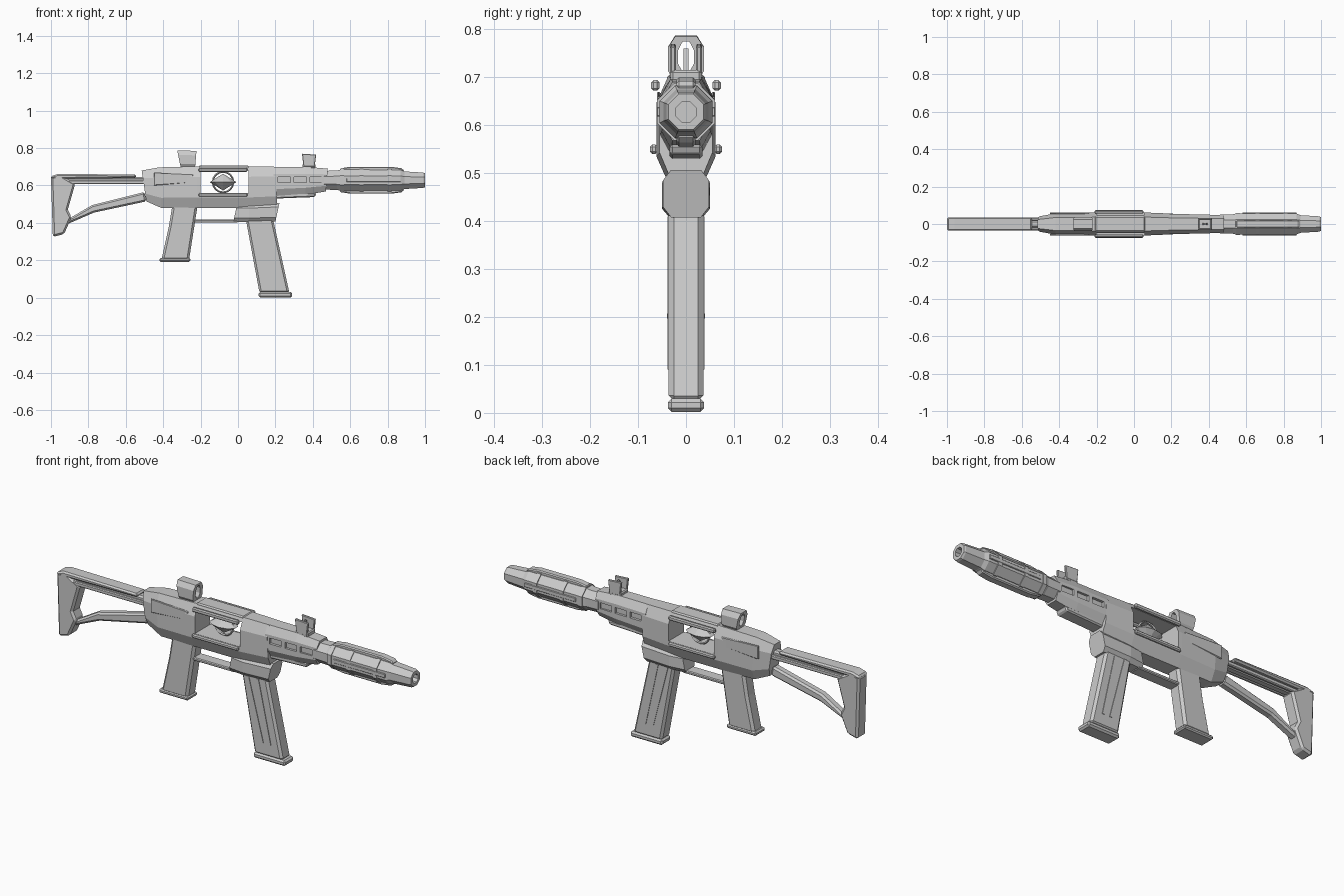
import bpy, bmesh, math
from mathutils import Vector

cube = bpy.data.objects.get("Cube")
if cube:
    bpy.data.objects.remove(cube, do_unlink=True)

grey = bpy.data.materials.new("light_grey")
grey.use_nodes = True
grey.diffuse_color = (0.6, 0.6, 0.6, 1)
grey.node_tree.nodes["Principled BSDF"].inputs["Base Color"].default_value = (0.6, 0.6, 0.6, 1)


def finish(name, bm, bevel=0):
    bmesh.ops.recalc_face_normals(bm, faces=bm.faces)
    mesh = bpy.data.meshes.new(name)
    bm.to_mesh(mesh)
    bm.free()
    mesh.materials.append(grey)
    ob = bpy.data.objects.new(name, mesh)
    bpy.context.collection.objects.link(ob)
    if bevel:
        mod = ob.modifiers.new("Bevel", "BEVEL")
        mod.width, mod.segments = bevel, 1
        mod.limit_method, mod.angle_limit = "ANGLE", math.radians(50)
    return ob


def skin(bm, rings):
    """Join equal rings of points into a closed solid."""
    loops = [[bm.verts.new(p) for p in ring] for ring in rings]
    n = len(loops[0])
    for a, b in zip(loops, loops[1:]):
        for i in range(n):
            bm.faces.new((a[i], a[(i + 1) % n], b[(i + 1) % n], b[i]))
    bm.faces.new(loops[0])
    bm.faces.new(loops[-1][::-1])


def loft(name, sections, fy=0.4, fz=0.25):
    """Chamfered sections along x: (x bottom, x top, z low, z high, half width)."""
    rings = []
    for xb, xt, z0, z1, w in sections:
        cy, cz = w * fy, (z1 - z0) * fz
        half = [(w - cy, z0), (w, z0 + cz), (w, z1 - cz), (w - cy, z1)]
        ring = half + [(-y, z) for y, z in reversed(half)]
        rings.append([(xb + (xt - xb) * (z - z0) / (z1 - z0), y, z) for y, z in ring])
    bm = bmesh.new()
    skin(bm, rings)
    return finish(name, bm)


def tube(name, stations, z=0.628):
    """Regular octagon along x: (x, radius)."""
    return loft(name, [(x, x, z - r, z + r, r) for x, r in stations], 0.586, 0.293)


def prism(name, outline, half, y=0, bevel=0):
    """Side outline in x and z, extruded across y."""
    bm = bmesh.new()
    skin(bm, [[(x, y + s * half, z) for x, z in outline] for s in (-1, 1)])
    return finish(name, bm, bevel)


def box(name, x0, x1, z0, z1, half, y=0, bevel=0):
    return prism(name, [(x0, z0), (x1, z0), (x1, z1), (x0, z1)], half, y, bevel)


def cut(ob, cutter):
    mod = ob.modifiers.new("Cut", "BOOLEAN")
    mod.operation, mod.solver, mod.object = "DIFFERENCE", "EXACT", cutter
    bpy.context.view_layer.objects.active = ob
    bpy.ops.object.modifier_apply(modifier=mod.name)
    bpy.data.objects.remove(cutter, do_unlink=True)


SIDES = (("left", 1), ("right", -1))

# Receiver with a through window
receiver = loft("receiver", [
    (-0.49, -0.515, 0.515, 0.68, 0.04), (-0.41, -0.42, 0.48, 0.697, 0.058),
    (-0.22, -0.22, 0.48, 0.702, 0.062), (0.05, 0.05, 0.48, 0.702, 0.062),
    (0.21, 0.20, 0.49, 0.70, 0.055)])
cut(receiver, box("window_cutter", -0.2, 0.055, 0.56, 0.68, 0.2))

# Handguard with shallow vents
handguard = loft("handguard", [
    (0.19, 0.19, 0.54, 0.70, 0.054), (0.36, 0.36, 0.55, 0.70, 0.051),
    (0.47, 0.48, 0.568, 0.69, 0.047)])
for side, s in SIDES:
    for x in (0.215, 0.3, 0.385):
        cut(handguard, box("vent_cutter", x, x + 0.065, 0.615, 0.645, 0.015, s * 0.055))
prism("handguard_lower_plate", [(0.2, 0.53), (0.41, 0.538), (0.42, 0.56), (0.2, 0.56)],
      0.034, bevel=0.006)

# Window frame rods and side cheek panels
for side, s in SIDES:
    box(f"{side}_upper_window_rod", -0.21, 0.05, 0.672, 0.694, 0.009, s * 0.064, 0.005)
    box(f"{side}_lower_window_rod", -0.21, 0.05, 0.54, 0.56, 0.008, s * 0.067, 0.005)
    prism(f"{side}_cheek_panel", [(-0.45, 0.6), (-0.24, 0.615), (-0.24, 0.66), (-0.45, 0.67)],
          0.004, s * 0.057, 0.003)
box("receiver_top_cap", -0.21, 0.06, 0.685, 0.706, 0.04, bevel=0.006)

# Spindle core and hoop inside the window
bm = bmesh.new()
for radii in ((0.075, 0.0), (0.0, 0.075)):
    bmesh.ops.create_cone(bm, cap_ends=False, segments=10, radius1=radii[0], radius2=radii[1],
                          depth=0.045)
    for v in bm.verts:
        if not v.tag:
            v.co.z += 0.0225 if radii[0] else -0.0225
            v.tag = True
bmesh.ops.remove_doubles(bm, verts=bm.verts, dist=0.0005)
core = finish("spindle_core", bm)
core.location = (-0.08, 0, 0.618)
core.scale.y = 0.6
bpy.ops.mesh.primitive_torus_add(major_segments=16, minor_segments=4, major_radius=0.055,
                                 minor_radius=0.005, location=(-0.08, 0, 0.618),
                                 rotation=(math.pi / 2, 0, 0))
hoop = bpy.context.object
hoop.name = "spindle_hoop"
hoop.data.materials.append(grey)

# Magazine well, magazine and its ribs
loft("magazine_well", [(-0.025, -0.005, 0.405, 0.50, 0.04), (0.06, 0.06, 0.405, 0.50, 0.05),
                       (0.2, 0.222, 0.408, 0.507, 0.048)], 0.35, 0.22)
prism("magazine", [(0.115, 0.025), (0.275, 0.025), (0.185, 0.43), (0.04, 0.43)], 0.036, bevel=0.011)
box("magazine_base", 0.11, 0.29, 0.002, 0.03, 0.038, bevel=0.008)
for side, s in SIDES:
    for top, low in ((0.075, 0.158), (0.13, 0.2)):
        prism(f"{side}_magazine_rib", [(low, 0.09), (low + 0.012, 0.09), (top + 0.012, 0.41),
                                       (top, 0.41)], 0.002, s * 0.037)

# Grip and trigger guard
prism("grip", [(-0.41, 0.2), (-0.262, 0.2), (-0.215, 0.5), (-0.35, 0.5), (-0.37, 0.38)],
      0.037, bevel=0.012)
box("grip_base", -0.42, -0.255, 0.192, 0.212, 0.04, bevel=0.006)
box("trigger_guard", -0.235, 0.0, 0.402, 0.418, 0.03, bevel=0.004)

# Stock
prism("stock_butt", [(-1, 0.645), (-0.95, 0.658), (-0.87, 0.61), (-0.91, 0.47), (-0.89, 0.43),
                     (-0.93, 0.34), (-0.99, 0.325)], 0.036, bevel=0.01)
prism("stock_top_rail", [(-1, 0.635), (-0.545, 0.64), (-0.545, 0.658), (-0.96, 0.662),
                         (-1, 0.65)], 0.036, bevel=0.008)
box("stock_tube", -0.96, -0.5, 0.607, 0.645, 0.02, bevel=0.008)
for side, s in SIDES:
    box(f"{side}_stock_rod", -0.97, -0.5, 0.607, 0.628, 0.008, s * 0.026, 0.004)
prism("stock_lower_strut", [(-0.92, 0.39), (-0.77, 0.455), (-0.49, 0.515), (-0.5, 0.565),
                            (-0.78, 0.495), (-0.9, 0.425)], 0.022, bevel=0.009)

# Barrel shroud, bored muzzle, collars and long bars
barrel = tube("barrel", [(0.46, 0.05), (0.53, 0.052), (0.55, 0.057), (0.87, 0.055),
                         (0.89, 0.047), (0.99, 0.041), (1.0, 0.037)])
cut(barrel, tube("bore_cutter", [(0.9, 0.021), (1.1, 0.021)]))
for x in (0.545, 0.65, 0.8):
    tube("barrel_collar", [(x, 0.06), (x + 0.022, 0.06)])
for name, sign in (("upper", 1), ("lower", -1)):
    outline = [(0.54, 0.05), (0.89, 0.05), (0.875, 0.064), (0.82, 0.072), (0.6, 0.072), (0.55, 0.064)]
    prism(f"{name}_barrel_bar", [(x, 0.628 + sign * z) for x, z in outline], 0.02, bevel=0.005)
for side, s in SIDES:
    box(f"{side}_barrel_bar", 0.58, 0.87, 0.618, 0.638, 0.004, s * 0.057, 0.002)

# Rear ring sight
sight = loft("rear_ring_sight", [(-0.305, -0.325, 0.69, 0.787, 0.038),
                                 (-0.23, -0.222, 0.69, 0.785, 0.038)], 0.4, 0.25)
cut(sight, loft("ring_cutter", [(-0.4, -0.4, 0.71, 0.775, 0.017),
                                (-0.1, -0.1, 0.71, 0.775, 0.017)], 0.6, 0.3))

# Front sight: two wings around a post
box("front_sight_base", 0.345, 0.415, 0.69, 0.715, 0.032, bevel=0.005)
for side, s in SIDES:
    prism(f"{side}_front_sight_wing", [(0.35, 0.70), (0.41, 0.70), (0.418, 0.765), (0.342, 0.77)],
          0.006, s * 0.027, 0.003)
prism("front_sight_post", [(0.365, 0.70), (0.395, 0.70), (0.385, 0.76), (0.375, 0.76)], 0.005)
